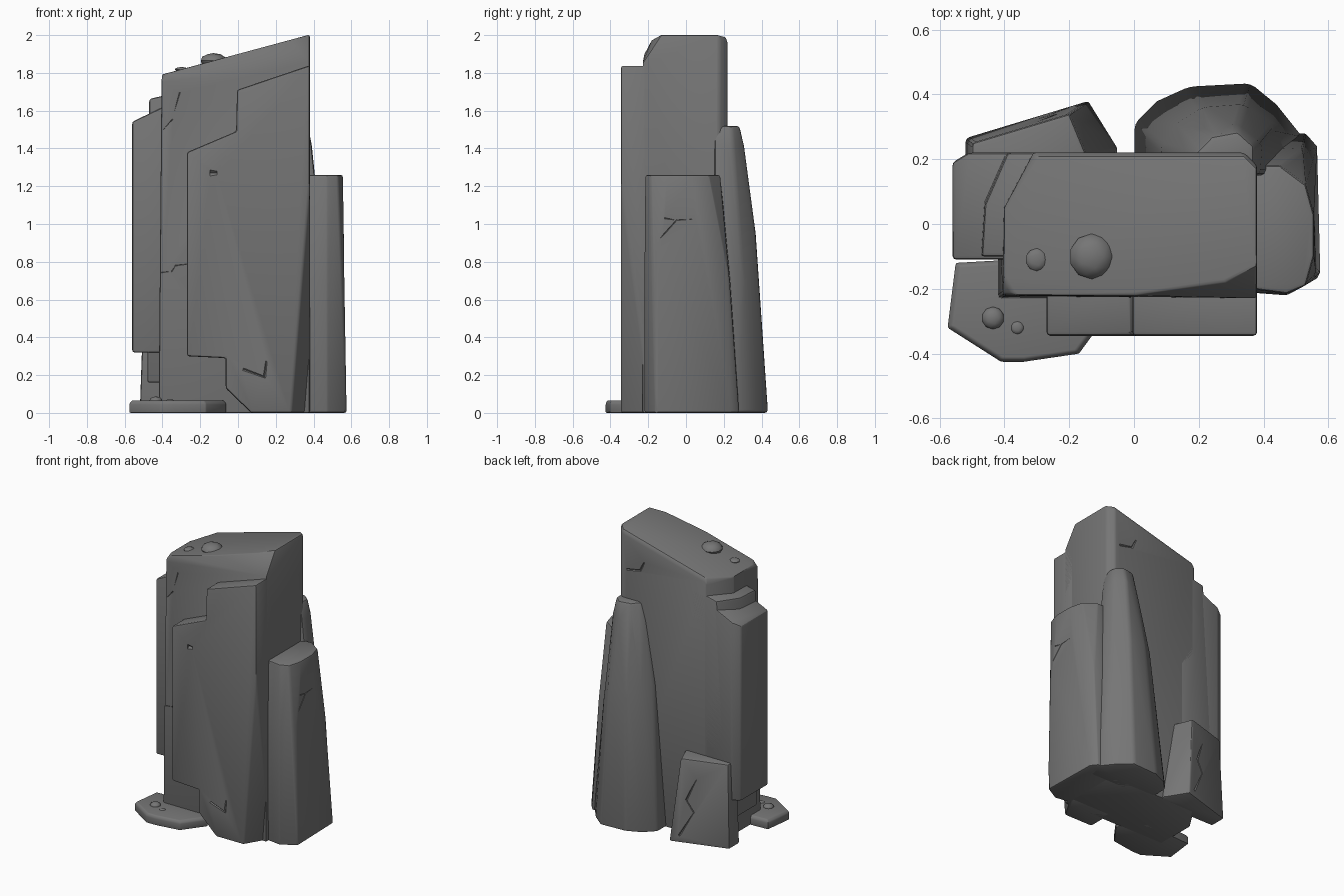
import bpy
import bmesh
from math import radians
from mathutils import Vector, Matrix

if "Cube" in bpy.data.objects:
    bpy.data.objects.remove(bpy.data.objects["Cube"], do_unlink=True)

# One stone colour
GREY = (0.18, 0.18, 0.18, 1.0)
stone = bpy.data.materials.new("stone grey")
stone.use_nodes = True
stone.diffuse_color = GREY
shader = stone.node_tree.nodes["Principled BSDF"]
shader.inputs["Base Color"].default_value = GREY
shader.inputs["Roughness"].default_value = 0.9

parts = []


def finish(name, bm, bevel=0.0):
    """Turn a bmesh into a grey object with worn edges."""
    bmesh.ops.recalc_face_normals(bm, faces=bm.faces)
    mesh = bpy.data.meshes.new(name)
    bm.to_mesh(mesh)
    bm.free()
    obj = bpy.data.objects.new(name, mesh)
    bpy.context.collection.objects.link(obj)
    mesh.materials.append(stone)
    if bevel:
        mod = obj.modifiers.new("worn edges", "BEVEL")
        mod.width = bevel
        mod.segments = 2
        mod.limit_method = "ANGLE"
        mod.angle_limit = radians(20)
    parts.append(obj)
    return obj


def boulder(name, rings, bevel=0.012):
    """Convex stone around rings of (x, y) points; a height may depend on x."""
    bm = bmesh.new()
    for height, ring in rings:
        for x, y in ring:
            z = height(x) if callable(height) else height
            bm.verts.new((x, y, z))
    hull = bmesh.ops.convex_hull(bm, input=bm.verts)
    loose = set(hull["geom_interior"] + hull["geom_unused"])
    loose = [v for v in loose if isinstance(v, bmesh.types.BMVert)]
    bmesh.ops.delete(bm, geom=loose, context="VERTS")
    bmesh.ops.dissolve_limit(bm, angle_limit=radians(3), verts=bm.verts, edges=bm.edges)
    return finish(name, bm, bevel)


def roof(x):
    return 1.9 + 0.27 * x


# Main slab with a sloping roof and a cut front corner
slab_base = [(-.42, -.23), (.38, -.23), (.38, .17), (.34, .22), (-.31, .22), (-.42, .05)]
slab_roof = [(-.4, -.17), (-.37, -.22), (0, -.22), (.28, -.18), (.38, -.13),
             (.38, .17), (.34, .21), (-.3, .21), (-.4, .05)]
main_slab = boulder("main_slab", [
    (0, slab_base),
    (lambda x: roof(x) - 0.15, [(.38, -.23), (0, -.23)]),
    (lambda x: roof(x) - 0.03, [(-.405, -.22), (.38, .18), (.34, .22), (-.31, .22)]),
    (roof, slab_roof)], 0.01)

# Stepped layers on the side
boulder("side_step_upper", [
    (.16, [(-.48, -.1), (-.48, .22), (-.2, .22), (-.2, -.1)]),
    (lambda x: 1.77 + 0.23 * x, [(-.47, -.1), (-.46, .06), (-.39, .22), (-.2, .22), (-.2, -.1)])])
side_slab = [(-.56, -.11), (-.56, .19), (-.51, .22), (-.3, .22), (-.3, -.11)]
boulder("side_step_lower", [(.32, side_slab), (lambda x: 1.81 + 0.48 * x, side_slab)])

# Front plate, an outline pushed back into the slab
outline = [(-.27, .3), (-.27, 1.38), (-.01, 1.49), (-.005, 1.71), (.38, 1.84),
           (.38, 0), (.07, 0), (-.065, .13), (-.065, .29)]
bm = bmesh.new()
face = bm.faces.new([bm.verts.new((x, -0.345, z)) for x, z in outline])
back = bmesh.ops.extrude_face_region(bm, geom=[face])["geom"]
bmesh.ops.translate(bm, vec=(0, 0.2, 0), verts=[v for v in back if isinstance(v, bmesh.types.BMVert)])
cut_normal = Vector((0.08, 0, 1)).cross(Vector((0.06, 0.1, 0)))
if cut_normal.x < 0:
    cut_normal.negate()
cut = bmesh.ops.bisect_plane(bm, geom=bm.verts[:] + bm.edges[:] + bm.faces[:],
                             plane_co=(.37, -.345, 1.1), plane_no=cut_normal, clear_outer=True)
bmesh.ops.holes_fill(bm, edges=[e for e in bm.edges if e.is_boundary])
front_plate = finish("front_plate", bm, 0.012)

# Pillar at the side
side_pillar = boulder("side_pillar", [
    (0, [(.33, -.2), (.47, -.22), (.575, -.16), (.565, .24), (.53, .28), (.35, .28)]),
    (.7, [(.34, -.21), (.47, -.22), (.563, -.15), (.563, .12), (.52, .23), (.35, .24)]),
    (1.26, [(.36, -.2), (.47, -.215), (.53, -.19), (.555, -.1),
            (.555, .03), (.53, .12), (.45, .18), (.36, .18)])])

# Tall tapering pillar at the back
boulder("back_pillar", [
    (0, [(0, .15), (0, .31), (.07, .38), (.17, .425), (.36, .435), (.44, .37), (.52, .27), (.5, .15)]),
    (.95, [(.08, .15), (.08, .24), (.13, .31), (.21, .36), (.34, .37), (.42, .29), (.44, .15)]),
    (1.42, [(.15, .15), (.16, .22), (.22, .28), (.32, .31), (.39, .25), (.39, .15)]),
    (1.52, [(.18, .15), (.19, .22), (.24, .27), (.32, .285), (.37, .24), (.37, .15)])], 0.018)

# Low stone leaning on the back
back_stone = boulder("back_stone", [
    (0, [(-.52, .15), (-.52, .265), (-.14, .38), (-.05, .235), (-.05, .15)]),
    (.58, [(-.5, .15), (-.5, .25), (-.2, .34), (-.15, .22), (-.15, .15)])])

# Flat stone on the ground
foot = [(-.55, -.12), (-.575, -.32), (-.41, -.425), (-.34, -.425), (-.17, -.4), (-.06, -.25), (-.2, -.1)]
boulder("ground_stone", [
    (0, foot), (.05, foot),
    (.066, [(x * 0.94 - 0.02, y * 0.94 - 0.016) for x, y in foot])], 0.006)


# Small lumps
def lump(name, place, radius, height):
    bm = bmesh.new()
    bmesh.ops.create_icosphere(bm, subdivisions=2, radius=1,
                               matrix=Matrix.Translation(place) @ Matrix.Diagonal((radius, radius, height, 1)))
    finish(name, bm)


lump("roof_lump", (-.13, -.1, roof(-.13)), .07, .04)
lump("small_roof_lump", (-.3, -.11, roof(-.3)), .035, .012)
lump("ground_lump", (-.435, -.29, .065), .035, .022)
lump("small_ground_lump", (-.36, -.32, .065), .02, .008)


# Cracks: slim rods cut into the surfaces
def crack(target, *points, width=0.007):
    bm = bmesh.new()
    for a, b in zip(points, points[1:]):
        a, b = Vector(a), Vector(b)
        turn = (b - a).to_track_quat("Z", "Y").to_matrix().to_4x4()
        bmesh.ops.create_cone(bm, cap_ends=True, segments=4, radius1=width, radius2=width * 0.6,
                              depth=(b - a).length + width,
                              matrix=Matrix.Translation((a + b) / 2) @ turn)
    cutter = finish("crack_cutter", bm)
    parts.remove(cutter)
    cutter.hide_render = True
    mod = target.modifiers.new("crack", "BOOLEAN")
    mod.operation = "DIFFERENCE"
    mod.solver = "EXACT"
    mod.use_self = True
    mod.object = cutter
    cutters.append(cutter)


cutters = []
F, P, S, B = -.23, -.345, .562, .22
crack(main_slab, (-.43, F, .74), (-.35, F, .75), (-.33, F, .78), (-.25, F, .79))
crack(main_slab, (-.31, F, 1.69), (-.35, F, 1.55), (-.42, F, 1.47), width=0.012)
crack(main_slab, (.3, B, 1.72), (.2, B, 1.74), (.17, B, 1.8))
crack(front_plate, (.03, P, .23), (.14, P, .19), (.15, P, .27))
crack(front_plate, (-.14, P, 1.27), (-.12, P, 1.27), width=0.016)
crack(side_pillar, (S, -.11, 1.03), (S, -.05, 1.02), (S, .1, 1.03))
crack(side_pillar, (S, -.05, 1.02), (S, -.14, .92))
crack(back_stone, (-.2, .36, .05), (-.29, .33, .22), (-.24, .34, .3), (-.32, .3, .5))

# Bake the modifiers, smooth the surfaces and drop the cutters
bpy.ops.object.select_all(action="DESELECT")
for obj in parts:
    obj.select_set(True)
bpy.context.view_layer.objects.active = parts[0]
bpy.ops.object.convert(target="MESH")
bpy.ops.object.shade_smooth_by_angle(angle=radians(30))
for cutter in cutters:
    bpy.data.objects.remove(cutter, do_unlink=True)
